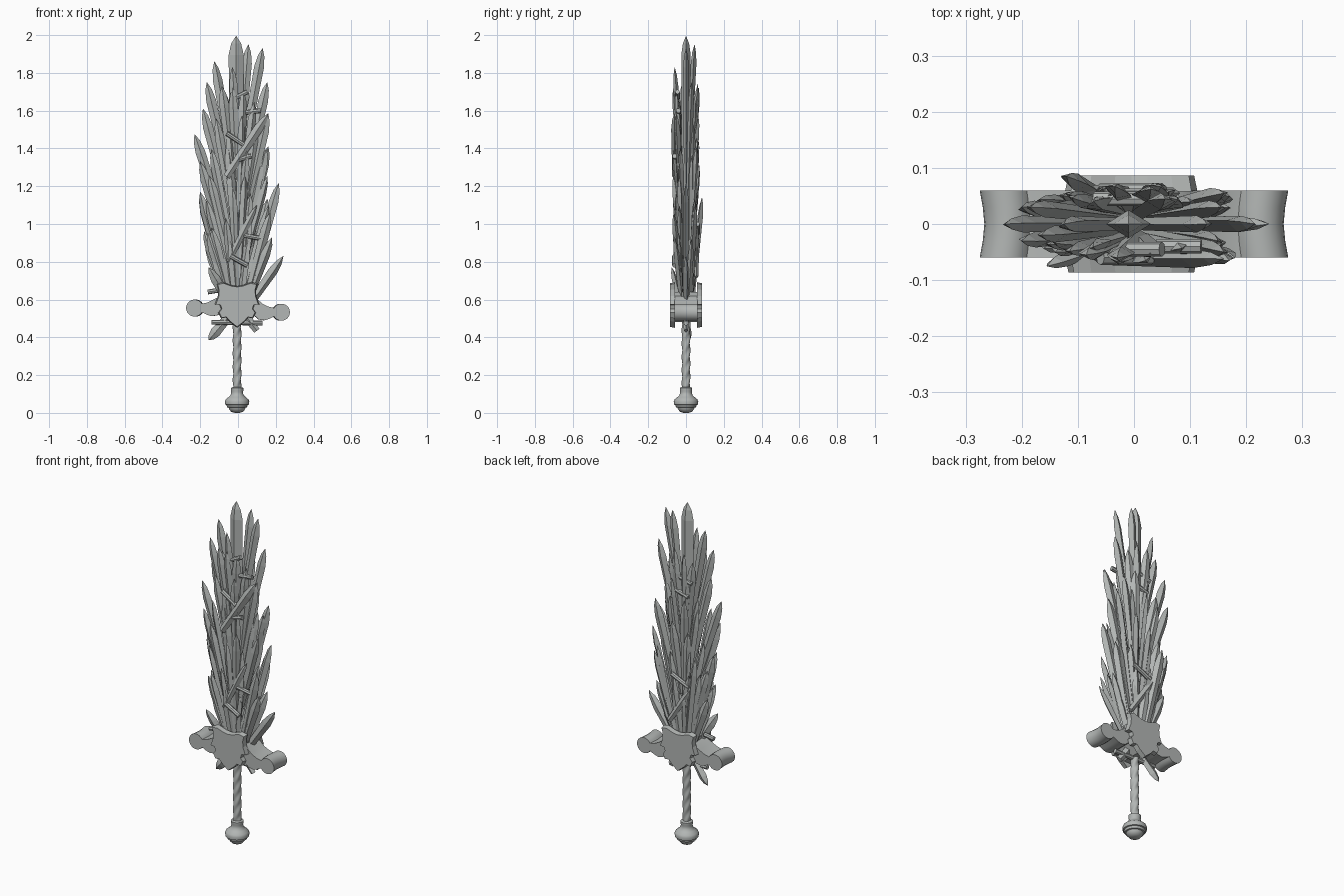
import bpy, bmesh, math, random
from mathutils import Vector, Matrix

random.seed(11)
steel = bpy.data.materials.new("grey_steel")
steel.diffuse_color = (0.45, 0.47, 0.46, 1)


def finish(name, bm, smooth=None):
    bmesh.ops.recalc_face_normals(bm, faces=bm.faces)
    me = bpy.data.meshes.new(name)
    bm.to_mesh(me)
    bm.free()
    me.materials.append(steel)
    ob = bpy.data.objects.new(name, me)
    bpy.context.collection.objects.link(ob)
    if smooth:
        bpy.context.view_layer.objects.active = ob
        ob.select_set(True)
        bpy.ops.object.shade_smooth_by_angle(angle=math.radians(smooth))
        ob.select_set(False)
    return ob


def loft(bm, rings):
    vs = [[bm.verts.new(p) for p in r] for r in rings]
    n = len(vs[0])
    for a, b in zip(vs, vs[1:]):
        for i in range(n):
            bm.faces.new((a[i], a[(i + 1) % n], b[(i + 1) % n], b[i]))
    bm.faces.new(vs[0][::-1])
    bm.faces.new(vs[-1])


def add_blade(bm, base, tip, w=0.05, t=0.026, turn=0.0):
    """Diamond-section blade that swells slightly, then runs to a point."""
    base, tip = Vector(base), Vector(tip)
    d = tip - base
    up = d.normalized()
    side = up.cross(Vector((0, 1, 0))).normalized()
    side = Matrix.Rotation(turn, 3, up) @ side
    flat = up.cross(side)
    tip_part = min(0.1, d.length * 0.3) / d.length
    rings = []
    for f, s in ((0, 0.75), (1 - tip_part, 1), (1 - tip_part * 0.4, 0.66), (1, 0.03)):
        c = base + d * f
        rings.append([c + side * w / 2 * s, c + flat * t / 2 * s,
                      c - side * w / 2 * s, c - flat * t / 2 * s])
    loft(bm, rings)


def add_rod(bm, a, b, r=0.012):
    a, b = Vector(a), Vector(b)
    q = (b - a).to_track_quat('Z', 'Y')
    loft(bm, [[c + q @ Vector((r * math.cos(k * math.pi / 4), r * math.sin(k * math.pi / 4), 0))
               for k in range(8)] for c in (a, b)])


def lathe(name, profile, n=24, x=-0.005):
    bm = bmesh.new()
    loft(bm, [[(x + r * math.cos(2 * math.pi * i / n), r * math.sin(2 * math.pi * i / n), z)
               for i in range(n)] for r, z in profile])
    return finish(name, bm, 35)


def prism(name, outline, y0, y1, taper=1.0, centre=(0, 0.57)):
    cx, cz = centre
    bm = bmesh.new()
    loft(bm, [[(x, y0, z) for x, z in outline],
              [(cx + (x - cx) * taper, y1, cz + (z - cz) * taper) for x, z in outline]])
    return finish(name, bm)


# Outer blades: tip x, depth, height
tips = [(0.055, 0.045, 1.95), (0.13, 0.00, 1.93), (-0.125, 0.0, 1.86), (0.155, 0.03, 1.75),
        (-0.165, -0.02, 1.75), (-0.085, -0.055, 1.73), (0.16, -0.05, 1.585), (-0.185, 0.03, 1.61),
        (-0.23, 0.0, 1.475), (0.16, 0.055, 1.41), (0.15, -0.03, 1.40), (-0.20, -0.03, 1.33),
        (0.215, 0.0, 1.215), (-0.20, 0.03, 1.16), (0.17, -0.065, 1.06), (-0.18, 0.01, 0.96),
        (0.24, 0.0, 0.83), (0.18, -0.06, 0.93), (-0.155, -0.075, 0.77), (-0.17, 0.04, 0.90),
        (0.17, 0.05, 1.10), (-0.20, 0.0, 1.17), (0.17, 0.03, 0.92), (-0.12, 0.085, 1.14),
        (-0.14, -0.05, 0.98), (0.13, 0.03, 0.80)]
bm = bmesh.new()
for x, y, z in tips:
    length = min(0.62, z - 0.56)
    # upper blades fan from the middle, low ones from above the guard
    k = 0.12 if z > 1.3 else 0.22
    add_blade(bm, (x * k, y * 0.35, z - length), (x, y, z), 0.052, 0.03, random.uniform(-0.3, 0.3))
finish("outer_blades", bm)

# Central blade
bm = bmesh.new()
add_blade(bm, (-0.005, 0, 0.5), (-0.01, 0, 1.995), 0.08, 0.05)
finish("central_blade", bm)

# Overlapping tiers of blades on the front and back, splaying outward
bm = bmesh.new()
for sy in (-1, 1):
    for tier, z in enumerate((0.86, 0.99, 1.12, 1.25, 1.38, 1.52, 1.66)):
        half = (0.12, 0.14, 0.15, 0.14, 0.13, 0.11, 0.08)[tier]
        for k in range(4):
            u = (k - 1.5) / 1.5 + random.uniform(-0.15, 0.15)
            x = u * half
            tz = z + 0.05 * (1 - abs(u)) + random.uniform(-0.05, 0.05)
            y = sy * (0.074 - 0.03 * abs(u) + random.uniform(-0.012, 0.006))
            length = min(random.uniform(0.42, 0.55), tz - 0.58)
            add_blade(bm, (x * 0.25, sy * 0.025, tz - length), (x, y, tz),
                      random.uniform(0.042, 0.052), 0.026, random.uniform(-0.5, 0.5))
add_blade(bm, (0.01, -0.02, 1.2), (-0.03, -0.06, 1.83), 0.045, 0.026)
add_blade(bm, (0.01, 0.02, 1.2), (0.03, 0.062, 1.74), 0.045, 0.026)
finish("tiered_blades", bm)

# Broad blades lying diagonally across the bundle
bm = bmesh.new()
add_blade(bm, (-0.06, -0.06, 1.25), (0.16, -0.062, 1.585), 0.05, 0.034)
add_blade(bm, (-0.05, -0.055, 0.80), (0.10, -0.058, 1.10), 0.036, 0.026)
add_blade(bm, (0.07, 0.055, 0.72), (-0.10, 0.06, 0.98), 0.04, 0.026)
add_blade(bm, (-0.04, 0.0, 0.52), (-0.155, 0.02, 0.385), 0.055, 0.03)
add_blade(bm, (0.10, 0.0, 0.435), (0.02, 0.0, 0.54), 0.045, 0.03)
finish("crossing_blades", bm)

# Small hilts and crossbars caught among the blades
bm = bmesh.new()
for x0, z0, x1, z1, y in ((-0.06, 1.48, 0.03, 1.42, -0.06), (0.04, 1.59, 0.12, 1.60, -0.04),
                          (-0.01, 1.67, 0.05, 1.70, -0.045), (0.0, 1.34, 0.07, 1.36, -0.06),
                          (-0.04, 0.83, 0.05, 0.78, -0.06), (0.03, 0.94, 0.14, 0.92, -0.05),
                          (-0.16, 0.64, -0.10, 0.65, -0.03), (-0.07, 1.55, 0.03, 1.58, 0.045),
                          (-0.05, 1.47, 0.05, 1.50, 0.05), (-0.06, 0.95, 0.05, 1.0, 0.06),
                          (-0.14, 0.48, 0.13, 0.475, 0.0)):
    add_rod(bm, (x0, y, z0), (x1, y, z1), 0.013)
finish("small_hilts", bm, 40)

# Crossguard arms: curved bars ending in round scrolls
for s, dz, label in ((-1, 0.0, "left"), (1, -0.022, "right")):
    cx, cz, r = 0.23, 0.555 + dz, 0.045
    top = [(0.0, 0.63), (0.07, 0.625), (0.10, 0.615 + dz / 2), (0.13, 0.60 + dz), (0.16, 0.585 + dz)]
    arc = [(cx + r * math.cos(a), cz + r * math.sin(a))
           for a in [math.radians(150 - 300 * k / 18) for k in range(19)]]
    low = [(0.165, 0.52 + dz), (0.14, 0.512 + dz), (0.11, 0.517 + dz), (0.07, 0.53), (0.0, 0.53)]
    outline = [(s * x, z) for x, z in top + arc + low]
    bm = bmesh.new()
    # slight waist along the depth
    loft(bm, [[(x * k, y, z) for x, z in outline]
              for y, k in ((-0.06, 1), (-0.03, 0.98), (0, 0.97), (0.03, 0.98), (0.06, 1))])
    finish(label + "_guard_arm", bm, 40)

# Notched shields on both faces of the guard
half = [(0, 0.672), (0.03, 0.676), (0.075, 0.692), (0.108, 0.685), (0.10, 0.655), (0.102, 0.62),
        (0.118, 0.575), (0.092, 0.572), (0.085, 0.55), (0.10, 0.53), (0.085, 0.50),
        (0.06, 0.505), (0.04, 0.482), (0, 0.45)]
shield = half + [(-x, z) for x, z in half[-2:0:-1]]
for sy, label in ((-1, "front"), (1, "back")):
    outline = [(x - 0.005, z) for x, z in shield]
    prism(label + "_shield", outline, sy * 0.058, sy * 0.086, 0.95)
core = [(-0.08, 0.64), (0.08, 0.64), (0.075, 0.54), (0.02, 0.48), (-0.02, 0.48), (-0.075, 0.54)]
prism("guard_core", core, -0.059, 0.059)

# Twisted grip
bm = bmesh.new()
rings = []
for i in range(73):
    z = 0.12 + 0.36 * i / 72
    ring = []
    for k in range(24):
        a = 2 * math.pi * k / 24
        r = 0.0215 + 0.002 * math.cos(3 * a - z * 90)
        ring.append((-0.005 + r * math.cos(a), r * math.sin(a), z))
    rings.append(ring)
loft(bm, rings)
finish("twisted_grip", bm, 50)

# Stepped round pommel
lathe("pommel", [(0.012, 0.0), (0.03, 0.005), (0.042, 0.018), (0.045, 0.028), (0.053, 0.03),
                 (0.056, 0.042), (0.063, 0.044), (0.065, 0.06), (0.06, 0.072), (0.045, 0.084),
                 (0.034, 0.095), (0.031, 0.11), (0.033, 0.118), (0.033, 0.132), (0.022, 0.137)])
